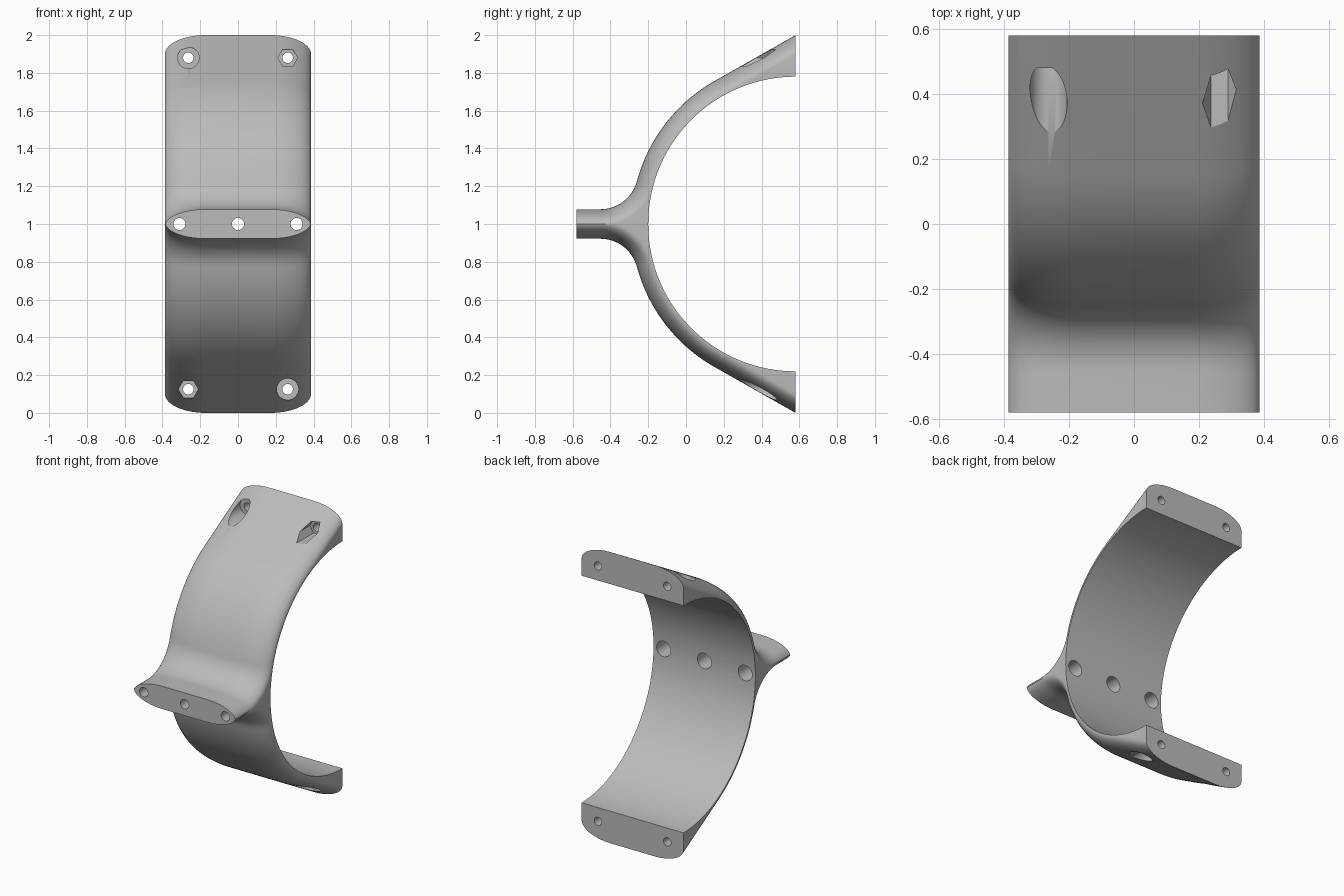
import bpy, bmesh
from math import sin, cos, acos, atan2, pi, sqrt, radians

cube = bpy.data.objects.get("Cube")
if cube:
    bpy.data.objects.remove(cube, do_unlink=True)

CY, CZ = 0.58, 1.0            # centre of the clamp bore
R_IN, R_OUT = 0.78, 0.87
STEM, FILLET = 0.078, 0.2     # stem half height, fillet radius
FLAT, HALF, DROP = 0.17, 0.387, 0.088
STEPS = 14

mat = bpy.data.materials.new("plain_grey")
mat.use_nodes = True
grey = (0.5, 0.5, 0.5, 1)
mat.diffuse_color = grey
mat.node_tree.nodes["Principled BSDF"].inputs["Base Color"].default_value = grey


def upper_profile():
    """Points (y, z) and inward drop direction, stem tip to clamp end."""
    pts = [((-0.58, CZ + STEM), (0, 1))]
    fz = CZ + STEM + FILLET
    fy = CY - sqrt((R_OUT + FILLET) ** 2 - (fz - CZ) ** 2)
    a_join = atan2(fz - CZ, CY - fy)
    # concave fillet
    for i in range(17):
        a = pi / 2 + (a_join - pi / 2) * i / 16
        n = (-cos(a), sin(a))
        pts.append(((fy - FILLET * n[0], fz - FILLET * n[1]), n))
    # outer arc up to the tangent of the straight ear
    a_end = pi / 2 - acos(R_OUT)
    for i in range(1, 37):
        a = a_join + (a_end - a_join) * i / 36
        n = (-cos(a), sin(a))
        pts.append(((CY + R_OUT * n[0], CZ + R_OUT * n[1]), n))
    pts.append(((CY, 2.0), (0, 1 / R_OUT)))
    return pts


def make_body():
    bm = bmesh.new()
    prof = upper_profile()
    cols = [(-1, k) for k in range(STEPS, -1, -1)] + [(1, k) for k in range(STEPS + 1)]
    top, low = [], []
    for side, k in cols:
        up, dn = [], []
        for (y, z), (ny, nz) in prof:
            # rounded edge stops where both halves meet
            limit = min(1, (z - CZ) / nz / DROP)
            th = acos(1 - limit) * k / STEPS
            d = DROP * (1 - cos(th))
            x = side * (FLAT + (HALF - FLAT) * sin(th))
            zz = max(z - d * nz, CZ)
            up.append(bm.verts.new((x, y - d * ny, zz)))
            dn.append(bm.verts.new((x, y - d * ny, 2 * CZ - zz)))
        top.append(up)
        low.append(dn)
    n = len(prof)
    for c in range(len(cols) - 1):
        for i in range(n - 1):
            for g in (top, low):
                bm.faces.new((g[c][i], g[c + 1][i], g[c + 1][i + 1], g[c][i + 1]))
        for i in (0, n - 1):
            bm.faces.new((top[c][i], top[c + 1][i], low[c + 1][i], low[c][i]))
    for c in (0, len(cols) - 1):
        for i in range(n - 1):
            bm.faces.new((top[c][i], top[c][i + 1], low[c][i + 1], low[c][i]))
    bmesh.ops.remove_doubles(bm, verts=bm.verts, dist=1e-5)
    bmesh.ops.recalc_face_normals(bm, faces=bm.faces)
    me = bpy.data.meshes.new("clamp_bracket")
    bm.to_mesh(me)
    bm.free()
    ob = bpy.data.objects.new("clamp_bracket", me)
    bpy.context.collection.objects.link(ob)
    me.materials.append(mat)
    return ob


def cut(body, radius, centre, length, rot, sides=40):
    bpy.ops.mesh.primitive_cylinder_add(vertices=sides, radius=radius, depth=length,
                                        location=centre, rotation=rot)
    tool = bpy.context.object
    tool.hide_render = True
    tool.data.materials.append(mat)
    mod = body.modifiers.new("cut", 'BOOLEAN')
    mod.operation, mod.solver, mod.object = 'DIFFERENCE', 'EXACT', tool
    bpy.context.view_layer.objects.active = body
    bpy.ops.object.modifier_apply(modifier=mod.name)
    bpy.data.objects.remove(tool, do_unlink=True)


def bore(body, radius, x, z, y0, y1, sides=40):
    # six-sided bores point their corners along x
    turn = (pi / 2, pi / 2 if sides == 6 else 0, 0)
    cut(body, radius, (x, (y0 + y1) / 2, z), y1 - y0, turn, sides)


body = make_body()
# main bore
cut(body, R_IN, (0, CY, CZ), 2, (0, pi / 2, 0), 160)
# stem bolt holes with wider inner ends
for x in (-0.31, 0, 0.31):
    bore(body, 0.032, x, CZ, -0.7, 0.1)
    bore(body, 0.053, x, CZ, -0.36, 0.1)
# ear bolt holes: round head recess and hexagonal nut recess
for z, s in ((1.88, 1), (0.125, -1)):
    for x, r, sides in ((-0.263 * s, 0.057, 40), (0.263 * s, 0.052, 6)):
        bore(body, 0.028, x, z, 0.1, 0.7)
        bore(body, r, x, z, 0.1, 0.48, sides)

bpy.ops.object.select_all(action='DESELECT')
body.select_set(True)
bpy.context.view_layer.objects.active = body
bpy.ops.object.shade_smooth_by_angle(angle=radians(30))
